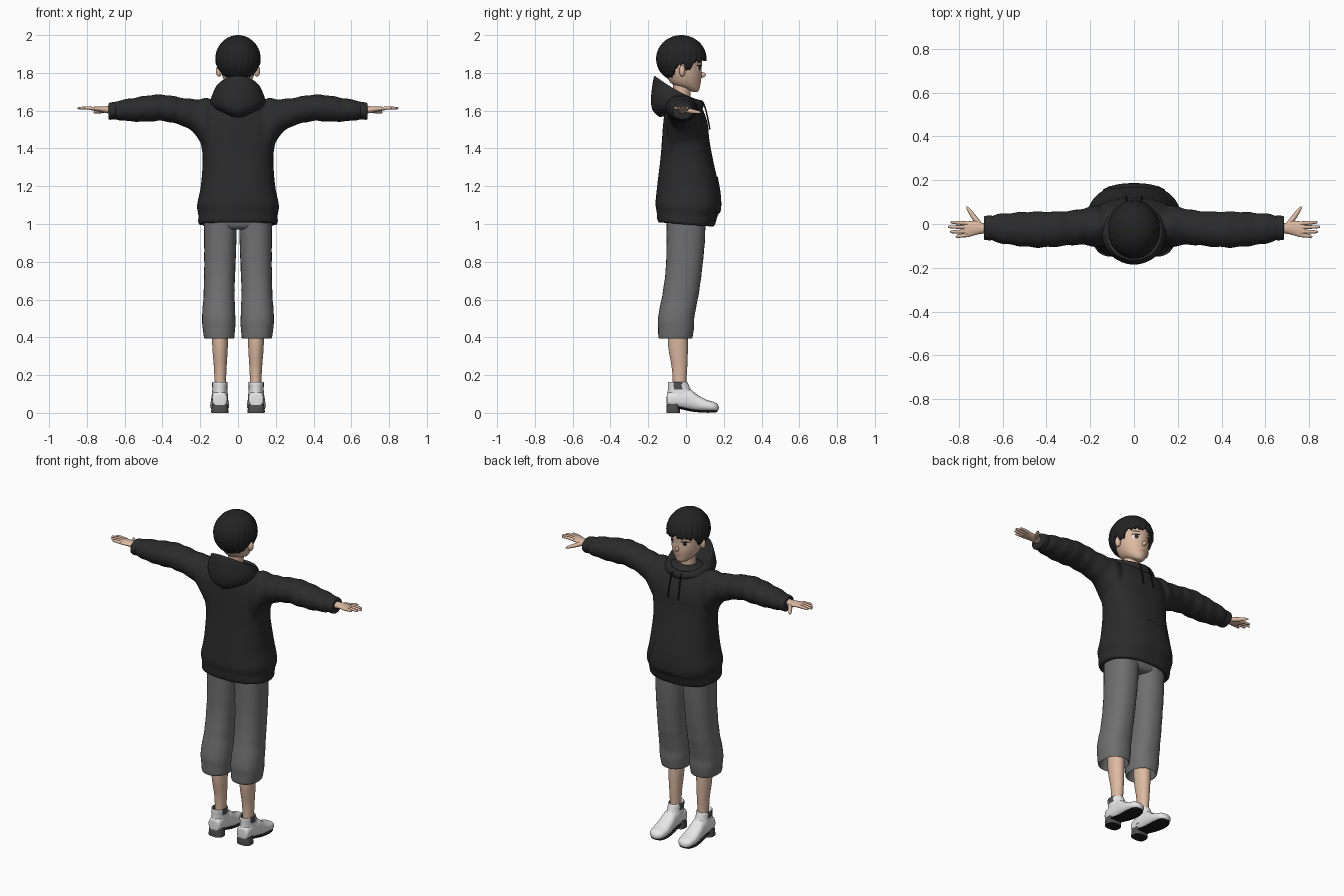
import bpy, bmesh, math
from mathutils import Vector, Matrix

cube = bpy.data.objects.get("Cube")
if cube:
    bpy.data.objects.remove(cube)


def material(name, r, g, b):
    m = bpy.data.materials.new(name)
    m.use_nodes = True
    m.diffuse_color = (r, g, b, 1)
    node = m.node_tree.nodes["Principled BSDF"]
    node.inputs["Base Color"].default_value = (r, g, b, 1)
    node.inputs["Roughness"].default_value = 0.8
    return m


HOODIE = material("charcoal_fabric", .024, .024, .024)
HAIR = material("black_hair", .017, .017, .018)
GREY = material("grey_trousers", .16, .16, .16)
SKIN = material("skin", .72, .49, .36)
WHITE = material("white_leather", .8, .8, .8)
HEEL = material("heel_grey", .08, .08, .08)
SOLE = material("black_sole", .012, .012, .012)
IRIS = material("dark_brown", .05, .025, .015)
LIP = material("lip", .45, .2, .15)
SIDES = (("left_", 1), ("right_", -1))


def smooth(rows, k=4):
    """Catmull-Rom interpolation of cross-section rows."""
    out = []
    for i in range(len(rows) - 1):
        a, b, c, d = (Vector(rows[min(max(j, 0), len(rows) - 1)]) for j in range(i - 1, i + 3))
        for s in range(k):
            t = s / k
            out.append(b + (c - a) * t / 2 + (2 * a - 5 * b + 4 * c - d) * t * t / 2
                       + (3 * b - a - 3 * c + d) * t ** 3 / 2)
    return out + [Vector(rows[-1])]


def add_rings(bm, rings, caps=True):
    loops = [[bm.verts.new(p) for p in ring] for ring in rings]
    n = len(loops[0])
    for a, b in zip(loops, loops[1:]):
        for i in range(n):
            bm.faces.new((a[i], a[(i + 1) % n], b[(i + 1) % n], b[i]))
    if caps:
        bm.faces.new(loops[0])
        bm.faces.new(loops[-1])


def loft(bm, axis, rows, power=2.0, n=32, ripple=0, freq=0, side=1):
    """Rows are (position, centre u, centre v, radius u, radius v) along an axis."""
    rings = []
    for t, cu, cv, ru, rv in smooth(rows):
        ring = []
        for i in range(n):
            a = math.tau * i / n
            k = 1 + ripple * math.sin(t * freq + 1.2 * math.sin(a))
            c, s = math.cos(a), math.sin(a)
            u = cu + k * ru * math.copysign(abs(c) ** (2 / power), c)
            v = cv + k * rv * math.copysign(abs(s) ** (2 / power), s)
            p = {"x": (t, u, v), "y": (u, t, v), "z": (u, v, t)}[axis]
            ring.append((p[0] * side, p[1], p[2]))
        rings.append(ring)
    add_rings(bm, rings)


def finish(name, bm, *mats, rule=None):
    bmesh.ops.recalc_face_normals(bm, faces=bm.faces)
    bm.normal_update()
    for f in bm.faces:
        f.smooth = True
        if rule:
            f.material_index = rule(f)
    me = bpy.data.meshes.new(name)
    bm.to_mesh(me)
    bm.free()
    me.set_sharp_from_angle(angle=math.radians(50))
    for m in mats:
        me.materials.append(m)
    ob = bpy.data.objects.new(name, me)
    bpy.context.scene.collection.objects.link(ob)
    return ob


def part(name, axis, rows, *mats, rule=None, pair=False, **kw):
    for prefix, s in (SIDES if pair else (("", 1),)):
        bm = bmesh.new()
        loft(bm, axis, rows, side=s, **kw)
        ob = finish(prefix + name, bm, *mats, rule=rule)
    return ob


def ball(name, loc, scale, mat):
    bm = bmesh.new()
    bmesh.ops.create_uvsphere(bm, u_segments=20, v_segments=12, radius=1)
    bm.transform(Matrix.Translation(loc) @ Matrix.Diagonal((*scale, 1)))
    return finish(name, bm, mat)


def tube(name, points, radii, mat):
    """Round tapered tube along a path."""
    rows = smooth([(*p, r) for p, r in zip(points, radii)])
    q = (Vector(points[-1]) - Vector(points[0])).to_track_quat("Z", "Y")
    bm = bmesh.new()
    add_rings(bm, [[r[:3] and Vector(r[:3]) + q @ Vector((r[3] * math.cos(a), r[3] * math.sin(a), 0))
                    for a in (math.tau * i / 10 for i in range(10))] for r in rows])
    return finish(name, bm, mat)


def plate(name, x, z, w, h, mat, target, offset, top=None):
    """Thin patch wrapped on the front of a target: a disc, or a trapezoid if top is given."""
    bm = bmesh.new()
    bmesh.ops.create_grid(bm, x_segments=14, y_segments=14, size=1)
    for v in bm.verts:
        a, b = v.co.x, v.co.y
        if top is None:
            a, b = a * math.sqrt(1 - b * b / 2), b * math.sqrt(1 - a * a / 2)
        else:
            a *= 1 + (top / w - 1) * ((b + 1) / 2) ** 2
        v.co = (x + a * w, .4, z + b * h)
    ob = finish(name, bm, mat)
    wrap = ob.modifiers.new("wrap", "SHRINKWRAP")
    wrap.target, wrap.wrap_method, wrap.wrap_mode = target, "PROJECT", "ABOVE_SURFACE"
    wrap.use_project_y, wrap.use_positive_direction, wrap.use_negative_direction = True, False, True
    wrap.offset = offset


# Hoodie: torso and both sleeves fused into one soft surface
bm = bmesh.new()
loft(bm, "z", [(1.035, 0, 0, .17, .115), (1.0, 0, 0, .185, .13), (1.0, 0, 0, .21, .15),
               (1.05, 0, .005, .21, .16), (1.1, 0, .01, .217, .172), (1.2, 0, .01, .197, .163),
               (1.35, 0, .003, .187, .138), (1.45, 0, -.002, .2, .125), (1.53, 0, -.003, .2, .118),
               (1.6, 0, -.01, .17, .102), (1.65, 0, -.02, .13, .08), (1.67, 0, -.025, .08, .06)],
     power=2.4, n=48)
for v in bm.verts:
    if v.co.z < 1.12:
        v.co.z -= .08 * v.co.y
for _, s in SIDES:
    loft(bm, "x", [(.08, -.01, 1.5, .08, .155), (.15, -.01, 1.5, .095, .165), (.2, -.01, 1.55, .09, .112),
                   (.26, -.015, 1.583, .08, .08), (.33, -.022, 1.603, .08, .072), (.4, -.025, 1.615, .082, .07),
                   (.47, -.025, 1.612, .082, .07), (.55, -.023, 1.605, .075, .063), (.62, -.02, 1.602, .066, .054),
                   (.66, -.018, 1.6, .054, .045)], ripple=.035, freq=75, side=s)
hoodie = finish("hoodie", bm, HOODIE)
remesh = hoodie.modifiers.new("fuse", "REMESH")
remesh.mode, remesh.voxel_size, remesh.use_smooth_shade = "VOXEL", .009, True
soften = hoodie.modifiers.new("soften", "SMOOTH")
soften.factor, soften.iterations = .5, 6

part("cuff", "x", [(.645, -.018, 1.6, .05, .042), (.65, -.018, 1.6, .056, .046),
                   (.68, -.018, 1.597, .055, .045), (.686, -.018, 1.597, .048, .038)], HOODIE, pair=True)
plate("front_pocket", 0, 1.155, .14, .095, HOODIE, hoodie, .005, top=.08)

# Lowered hood: tilted rings as (centre y, radius x, radius y, front z, back z)
bm = bmesh.new()
rings = []
for yc, rx, ry, zf, zb in smooth([(-.03, .06, .11, 1.6, 1.565), (-.045, .12, .133, 1.61, 1.605),
                                  (-.045, .146, .14, 1.63, 1.67), (-.042, .13, .131, 1.65, 1.765),
                                  (-.04, .118, .122, 1.655, 1.782), (-.04, .1, .105, 1.65, 1.74),
                                  (-.03, .06, .07, 1.63, 1.66)]):
    rings.append([(rx * math.sin(a), yc - ry * math.cos(a), zf + (zb - zf) * ((1 + math.cos(a)) / 2) ** 1.4)
                  for a in (math.tau * i / 48 for i in range(48))])
add_rings(bm, rings, caps=False)
finish("hood", bm, HOODIE)

# Trousers and legs
part("trouser_seat", "z", [(.97, 0, 0, .12, .07), (1.0, 0, 0, .172, .1), (1.15, 0, 0, .17, .1)], GREY, power=2.4)
part("trouser_leg", "z", [(.47, .1, -.055, .06, .07), (.402, .1, -.055, .071, .083), (.4, .1, -.055, .08, .09),
                          (.45, .101, -.053, .086, .095), (.52, .102, -.05, .088, .096),
                          (.62, .1, -.03, .082, .096), (.75, .097, -.012, .082, .096),
                          (.9, .094, -.002, .085, .101), (1.08, .092, .002, .088, .104)],
     GREY, pair=True, power=2.3, ripple=.008, freq=70)
part("lower_leg", "z", [(.08, .095, -.035, .03, .036), (.18, .094, -.034, .031, .037), (.25, .094, -.035, .034, .042),
                        (.35, .095, -.042, .041, .052), (.5, .096, -.045, .044, .055)], SKIN, pair=True)

# Ankle boots with elastic side panels, soles and heels
part("boot_foot", "y", [(-.102, .096, .065, .02, .02), (-.094, .096, .07, .038, .04), (-.04, .097, .075, .042, .05),
                        (.02, .097, .07, .044, .055), (.06, .097, .052, .047, .044), (.11, .097, .038, .05, .031),
                        (.15, .097, .032, .043, .025), (.168, .097, .028, .025, .016), (.174, .097, .026, .008, .006)],
     WHITE, pair=True, power=2.4)


def elastic(f):
    c = f.calc_center_median()
    return int(c.z > .122 and -.065 < c.y < -.02 and abs(f.normal.x) > .7)


part("boot_shaft", "z", [(.06, .096, -.035, .042, .065), (.095, .096, -.026, .042, .073),
                         (.125, .096, -.036, .04, .06), (.158, .096, -.043, .041, .053),
                         (.16, .096, -.043, .036, .047), (.13, .096, -.04, .03, .036)],
     WHITE, HEEL, rule=elastic, pair=True, n=40)
part("boot_sole", "y", [(-.09, .096, .03, .034, .006), (-.03, .097, .026, .038, .006), (.03, .097, .013, .043, .006),
                        (.1, .097, .007, .047, .006), (.15, .097, .008, .037, .006), (.166, .097, .011, .015, .005)],
     SOLE, pair=True, power=3)
part("boot_heel", "z", [(0, .096, -.068, .045, .036), (.025, .096, -.068, .044, .036), (.048, .096, -.067, .041, .034)],
     HEEL, SOLE, rule=lambda f: int(f.normal.z < -.5), pair=True, power=2.8)

# Hands
part("palm", "x", [(.66, -.02, 1.605, .026, .021), (.69, -.02, 1.605, .024, .019), (.72, -.018, 1.607, .031, .015),
                   (.76, -.024, 1.61, .036, .011), (.778, -.025, 1.611, .033, .008)], SKIN, pair=True)
FINGERS = (("index", .003, .008, .838), ("middle", -.015, -.013, .85),
           ("ring", -.034, -.036, .84), ("little", -.051, -.058, .815))
for prefix, s in SIDES:
    for label, y0, y1, tip in FINGERS:
        tube(prefix + label + "_finger", [(s * .76, y0, 1.611), (s * .8, (y0 + y1) / 2, 1.614),
             (s * (tip - .006), y1, 1.613), (s * tip, y1, 1.612)], (.009, .0085, .006, .002), SKIN)
    tube(prefix + "thumb", [(s * .705, -.005, 1.603), (s * .73, .03, 1.597), (s * .755, .065, 1.592),
                            (s * .765, .08, 1.59)], (.013, .012, .008, .002), SKIN)
    # Hood drawstring
    tube(prefix + "drawstring", [(s * .03, .09, 1.645), (s * .033, .106, 1.6), (s * .035, .121, 1.53),
                                 (s * .035, .126, 1.5)], (.004, .004, .004, .004), SOLE)

# Head, neck, ears and nose
part("neck", "z", [(1.6, 0, -.03, .05, .05), (1.68, 0, -.022, .043, .045), (1.76, 0, -.02, .045, .05)], SKIN)
head = part("head", "z", [(1.7, 0, .048, .014, .012), (1.712, 0, .034, .036, .036), (1.74, 0, .002, .064, .074),
                          (1.78, 0, -.01, .082, .092), (1.82, 0, -.02, .091, .102), (1.87, 0, -.025, .096, .11),
                          (1.92, 0, -.03, .09, .104), (1.96, 0, -.03, .062, .07), (1.975, 0, -.03, .03, .03)],
            SKIN, n=40)
ball("nose", (0, .085, 1.79), (.009, .02, .014), SKIN)
for prefix, s in SIDES:
    ball(prefix + "ear", (s * .1, -.02, 1.81), (.017, .016, .03), SKIN)
    plate(prefix + "eye_white", s * .042, 1.825, .02, .014, WHITE, head, .001)
    plate(prefix + "iris", s * .041, 1.826, .011, .013, IRIS, head, .002)
    plate(prefix + "upper_lashes", s * .043, 1.839, .023, .004, SOLE, head, .003)
    plate(prefix + "eyebrow", s * .043, 1.858, .02, .003, HAIR, head, .002)
plate("mouth", 0, 1.748, .016, .0025, LIP, head, .001)

# Short hair: a shell whose hem rises for the face and ears and ends in pointed locks
HEM = ((0, 1.872), (.9, 1.865), (1.15, 1.825), (1.35, 1.815), (1.5, 1.845), (1.75, 1.84), (2, 1.785), (3.2, 1.77))


def hem(a):
    for (a0, z0), (a1, z1) in zip(HEM, HEM[1:]):
        if a <= a1:
            z = z0 + (z1 - z0) * (a - a0) / (a1 - a0)
            break
    return z + .014 * (abs((a * 4) % 2 - 1) - .5) + .005 * math.sin(a * 31)


N, LEVELS = 160, 18
bm = bmesh.new()
rings = []
for j in range(1, LEVELS + 1):
    ring = []
    for i in range(N):
        a = math.tau * i / N
        turn = min(a, math.tau - a)
        phi = math.acos((hem(turn) - 1.875) / .125) * j / LEVELS
        k = math.sin(phi) * (1 + .03 * (abs(math.sin(a * 11 + .8 * math.sin(phi * 2))) - .6) * j / LEVELS)
        ring.append((.119 * k * math.sin(a), -.025 + .133 * k * math.cos(a), 1.875 + .125 * math.cos(phi)))
    rings.append(ring)
add_rings(bm, rings, caps=False)
crown = bm.verts.new((0, -.025, 2.0))
bm.verts.ensure_lookup_table()
for i in range(N):
    bm.faces.new((bm.verts[i], bm.verts[(i + 1) % N], crown))
hair = finish("hair", bm, HAIR)
shell = hair.modifiers.new("thickness", "SOLIDIFY")
shell.thickness, shell.offset = .012, -1
